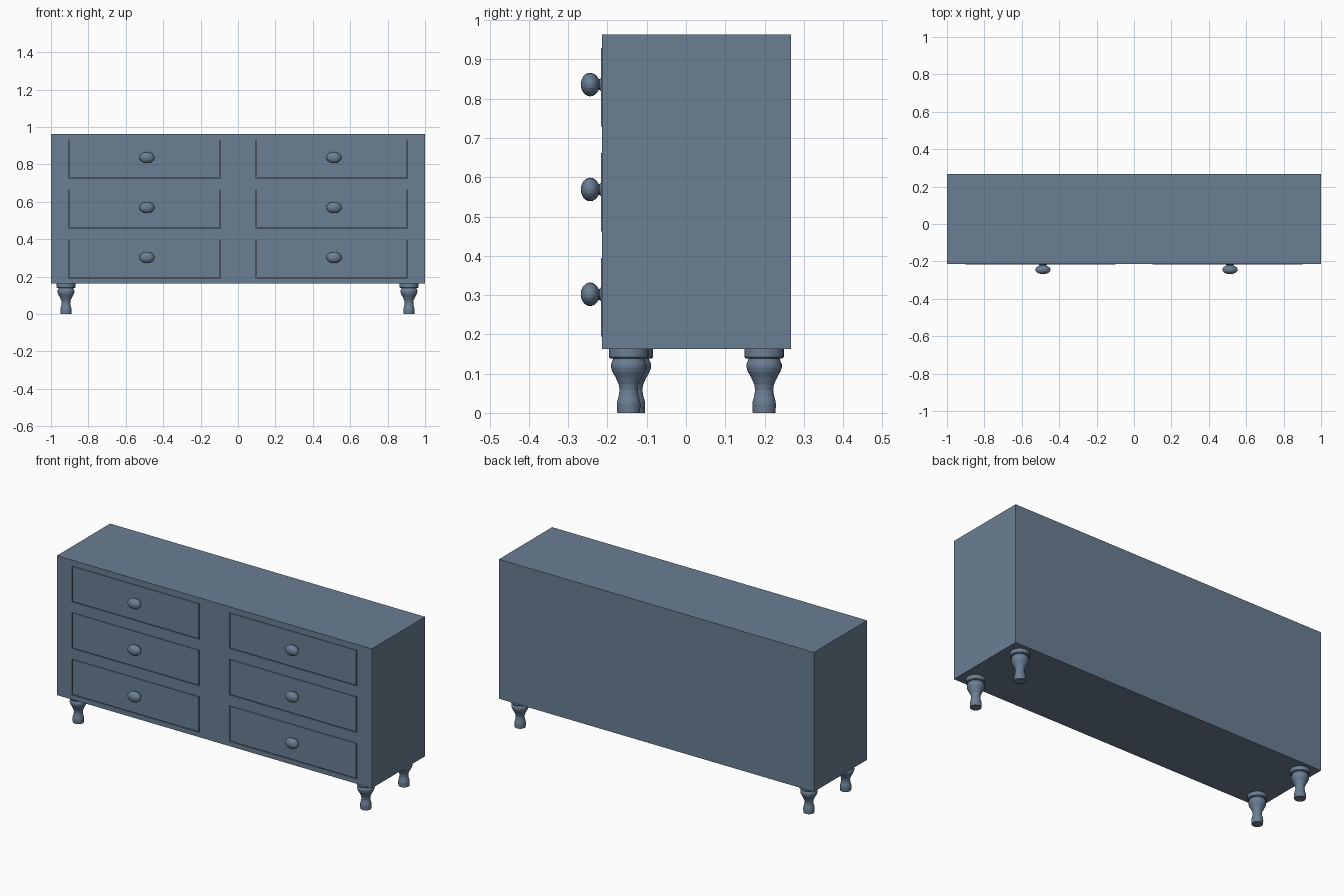
import bpy, bmesh, math
from mathutils import Matrix, Vector

if "Cube" in bpy.data.objects:
    bpy.data.objects.remove(bpy.data.objects["Cube"])

paint = bpy.data.materials.new("slate_blue_paint")
paint.diffuse_color = (0.144, 0.211, 0.292, 1)
paint.use_nodes = True
paint.node_tree.nodes["Principled BSDF"].inputs["Base Color"].default_value = paint.diffuse_color


def make_object(name, bm):
    bmesh.ops.recalc_face_normals(bm, faces=bm.faces[:])
    mesh = bpy.data.meshes.new(name)
    bm.to_mesh(mesh)
    bm.free()
    mesh.materials.append(paint)
    obj = bpy.data.objects.new(name, mesh)
    bpy.context.collection.objects.link(obj)
    return obj


def box(name, lo, hi):
    lo, hi = Vector(lo), Vector(hi)
    bm = bmesh.new()
    bmesh.ops.create_cube(bm, size=1)
    bmesh.ops.scale(bm, vec=hi - lo, verts=bm.verts)
    bmesh.ops.translate(bm, vec=(lo + hi) / 2, verts=bm.verts)
    return make_object(name, bm)


def turned(name, profile, matrix, sides=32):
    """Closed turned solid from (radius, height) pairs, placed by a matrix."""
    bm = bmesh.new()
    rings = [[bm.verts.new((r * math.cos(a), r * math.sin(a), h))
              for a in (2 * math.pi * i / sides for i in range(sides))]
             for r, h in profile]
    for low, high in zip(rings, rings[1:]):
        for i in range(sides):
            j = (i + 1) % sides
            bm.faces.new((low[i], low[j], high[j], high[i]))
    bm.faces.new(rings[0][::-1])
    bm.faces.new(rings[-1])
    bm.transform(matrix)
    return make_object(name, bm)


FRONT = -0.214
GAP = 0.005
cabinet = box("cabinet_body", (-1, FRONT, 0.163), (1, 0.268, 0.963))

# Knob: flange, neck and rounded ball
knob_profile = [(0.017, -0.004), (0.017, 0.003), (0.014, 0.006), (0.014, 0.009)]
for k in range(2, 12):
    a = math.pi * k / 12
    knob_profile.append((0.030 * math.sin(a), 0.030 - 0.024 * math.cos(a)))
knob_profile.append((0.001, 0.054))

# Drawers in snug openings, with oval knobs
for side, x0, x1, knob_x in (("left", -0.90, -0.10, -0.487),
                             ("right", 0.10, 0.90, 0.513)):
    for row, label in enumerate(("bottom", "middle", "top")):
        z0 = 0.195 + row * 0.267
        z1 = z0 + 0.2
        name = f"{label}_{side}"
        cutter = box(name + "_opening_cutter", (x0 - GAP, FRONT - 0.1, z0 - GAP),
                     (x1 + GAP, 0.2, z1 + 0.0005))
        cutter.hide_render = True
        cutter.hide_set(True)
        cut = cabinet.modifiers.new(name + "_opening", 'BOOLEAN')
        cut.object = cutter
        cut.operation = 'DIFFERENCE'
        cut.solver = 'EXACT'
        box(name + "_drawer", (x0, FRONT - 0.003, z0), (x1, 0.2, z1))
        place = (Matrix.Translation((knob_x, FRONT, z0 + 0.107))
                 @ Matrix.Diagonal((1.35, 1, 1, 1))
                 @ Matrix.Rotation(math.radians(90), 4, 'X'))
        turned(name + "_knob", knob_profile, place, 20)

# Turned legs
leg_profile = [(0.029, 0), (0.030, 0.022), (0.029, 0.030), (0.025, 0.045),
               (0.023, 0.058), (0.025, 0.072), (0.033, 0.090), (0.042, 0.106),
               (0.045, 0.116), (0.045, 0.124), (0.041, 0.134), (0.040, 0.138),
               (0.046, 0.138), (0.050, 0.142), (0.050, 0.164)]
for name, x, y in (("front_left_leg", -0.92, -0.134),
                   ("front_right_leg", 0.914, -0.146),
                   ("back_left_leg", -0.92, 0.199),
                   ("back_right_leg", 0.914, 0.199)):
    turned(name, leg_profile, Matrix.Translation((x, y, 0)))
